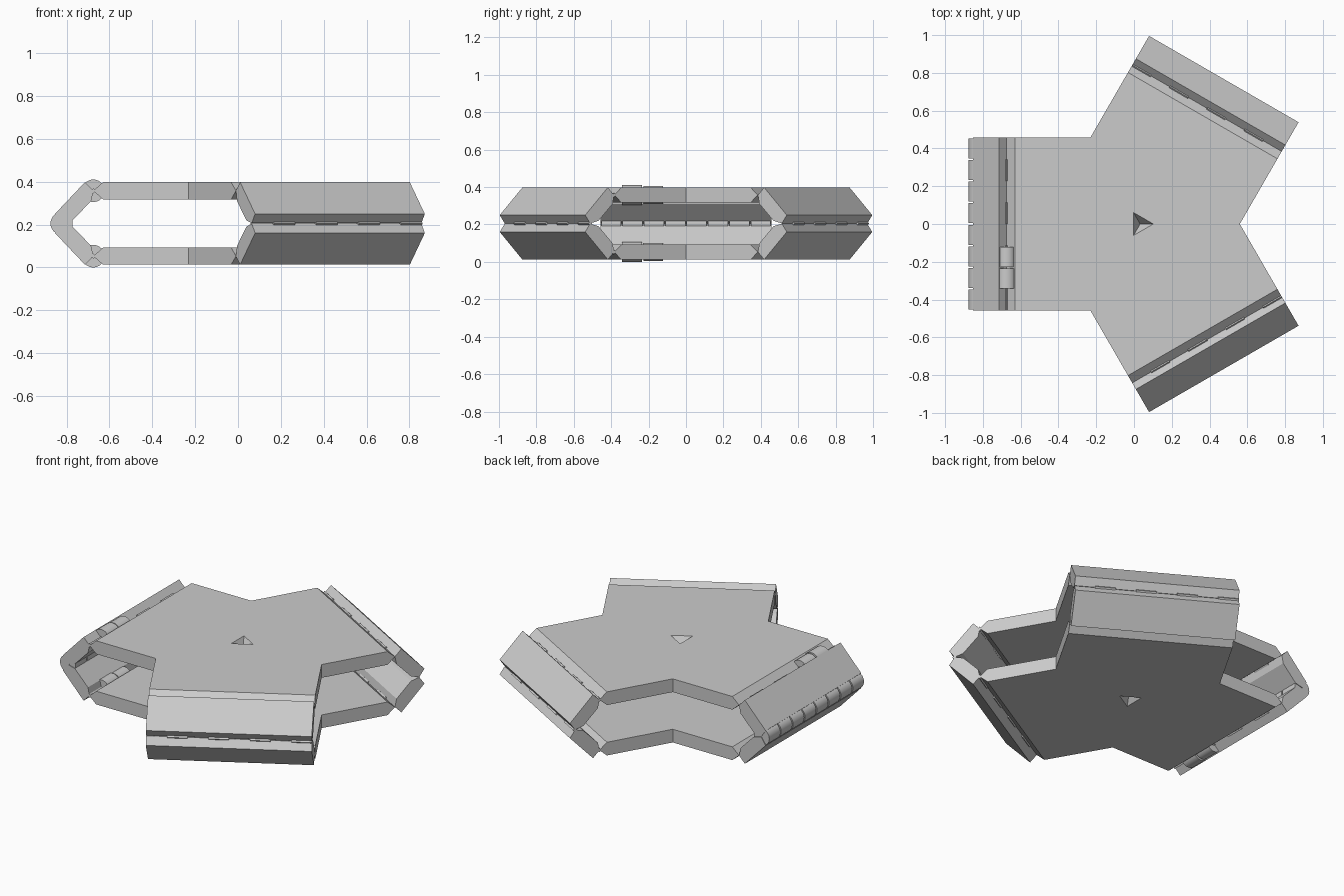
import bpy, bmesh, math
from mathutils import Vector

if "Cube" in bpy.data.objects:
    bpy.data.objects.remove(bpy.data.objects["Cube"])

CX, W, MID = 0.0325, 0.457, 0.205          # hub centre x, arm half width, mirror height
R_END, R_TIP, R_OUT = 0.6625, 0.7075, 0.8555  # plate end, plate pivot, outer pivot
Z_LOW, Z_UP = 0.0525, 0.3575               # pivot heights of the two plates
ANGLES = {"left": math.pi, "back": math.pi / 3, "front": -math.pi / 3}

grey = bpy.data.materials.new("light_grey")
grey.diffuse_color = (0.6, 0.6, 0.6, 1)
grey.use_nodes = True
grey.node_tree.nodes["Principled BSDF"].inputs["Base Color"].default_value = grey.diffuse_color


def place(a, r, t, z):
    """Arm coordinates (radial, across, height) to world."""
    return Vector((CX + r * math.cos(a) - t * math.sin(a),
                   r * math.sin(a) + t * math.cos(a), z))


def loft(name, rings):
    """Closed solid through equally sized rings of points."""
    bm = bmesh.new()
    rows = [[bm.verts.new(p) for p in ring] for ring in rings]
    n = len(rows[0])
    for lo, hi in zip(rows, rows[1:]):
        for i in range(n):
            j = (i + 1) % n
            bm.faces.new((lo[i], lo[j], hi[j], hi[i]))
    bm.faces.new(rows[0][::-1])
    bm.faces.new(rows[-1])
    bmesh.ops.recalc_face_normals(bm, faces=bm.faces)
    me = bpy.data.meshes.new(name)
    bm.to_mesh(me)
    bm.free()
    ob = bpy.data.objects.new(name, me)
    bpy.context.collection.objects.link(ob)
    me.materials.append(grey)
    return ob


def bar(name, a, profile, t0, t1):
    """Profile in (radial, height) extruded across an arm."""
    return loft(name, [[place(a, r, t, z) for r, z in profile] for t in (t0, t1)])


def disc(r, z, rad, n, start=0.0):
    return [(r + rad * math.cos(start + 2 * math.pi * i / n),
             z + rad * math.sin(start + 2 * math.pi * i / n)) for i in range(n)]


def smooth(ob):
    for p in ob.data.polygons:
        p.use_smooth = len(p.vertices) == 4


# Y-shaped plates, with each arm end sharpened to its pivot line
def y_ring(r_end, z):
    ring = []
    for a in (-math.pi / 3, math.pi / 3, math.pi):
        ring += [place(a, r_end, -W, z), place(a, r_end, W, z),
                 place(a + math.pi / 3, W / math.sin(math.pi / 3), 0, z)]
    return ring


for name, z, s in (("bottom_plate", Z_LOW, -1), ("top_plate", Z_UP, 1)):
    plate = loft(name, [y_ring(R_END, z - 0.04), y_ring(R_TIP, z), y_ring(R_END, z + 0.04)])
    # three-sided pit in the outer face
    tri = [(0.07 * math.cos(k * 2 * math.pi / 3), 0.07 * math.sin(k * 2 * math.pi / 3))
           for k in range(3)]
    cutter = loft(name + "_pit_cutter", [
        [Vector((CX + x * f, y * f, z + s * h)) for x, y in tri]
        for f, h in ((0.02, -0.02), (1.0, 0.04), (1.17, 0.05))])
    cutter.hide_render = True
    cutter.hide_viewport = True
    mod = plate.modifiers.new("pit", "BOOLEAN")
    mod.operation, mod.solver, mod.object = "DIFFERENCE", "EXACT", cutter

# folding side links, upper and mirrored lower
LINK = [(R_TIP, Z_UP), (0.7465, 0.3975), (0.886, 0.250), (R_OUT, MID + 0.001),
        (0.805, 0.219), (0.7175, 0.3095)]
for side, a in ANGLES.items():
    bar(side + "_upper_link", a, LINK, -W, W)
    bar(side + "_lower_link", a, [(r, 2 * MID - z) for r, z in LINK], -W, W)

# small interlocking teeth along every pivot line
PITCH = 2 * W / 8
for side, a in ANGLES.items():
    for r, z, label in ((R_TIP, Z_LOW, "lower"), (R_OUT, MID, "outer"), (R_TIP, Z_UP, "upper")):
        for k in range(1, 8, 2):
            t = -W + k * PITCH
            bar(f"{side}_{label}_tooth", a, disc(r, z, 0.012, 4), t, t + PITCH)

# round knuckles on the left arm
a = ANGLES["left"]
for k in range(8):
    t = -W + k * PITCH
    smooth(bar("left_outer_knuckle", a, disc(R_OUT, MID, 0.052, 32), t + 0.004, t + PITCH - 0.004))
for z in (Z_LOW, Z_UP):
    smooth(bar("left_hinge_knuckle", a, disc(R_TIP, z, 0.0525, 32), 0.236, 0.342))
    smooth(bar("left_hinge_knuckle", a, disc(R_TIP, z, 0.049, 32), 0.122, 0.228))
